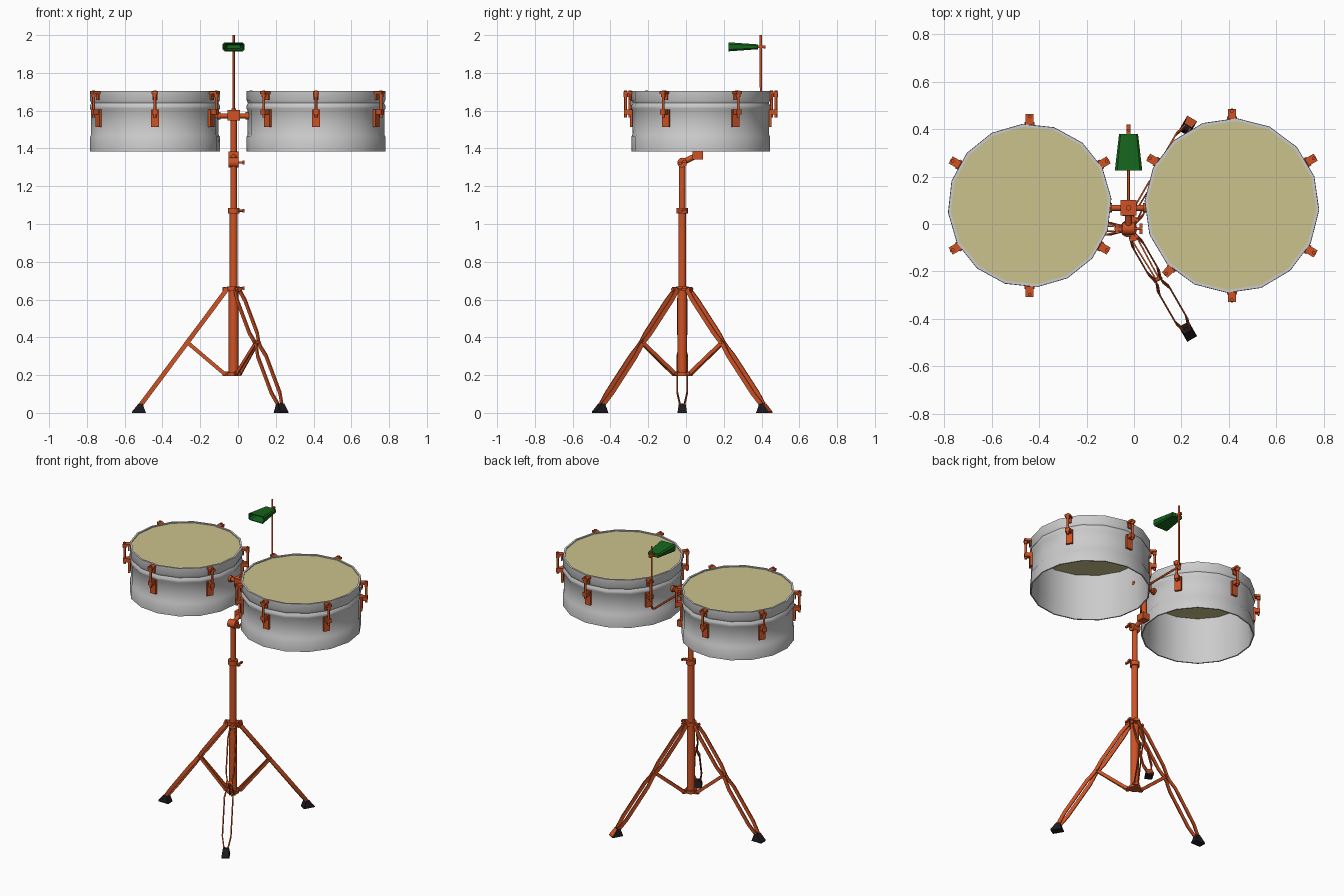
import bpy, bmesh
from math import cos, sin, pi, radians
from mathutils import Vector, Matrix

if "Cube" in bpy.data.objects:
    bpy.data.objects.remove(bpy.data.objects["Cube"])


def material(name, rgb):
    m = bpy.data.materials.new(name)
    m.diffuse_color = (*rgb, 1)
    m.use_nodes = True
    m.node_tree.nodes["Principled BSDF"].inputs["Base Color"].default_value = m.diffuse_color
    return m


ORANGE = material("orange_metal", (0.62, 0.085, 0.018))
GREEN = material("green_paint", (0.008, 0.13, 0.012))
SKIN = material("drum_skin", (0.60, 0.54, 0.27))
BLACK = material("black_rubber", (0.012, 0.01, 0.014))
PX, PY = -0.023, -0.02          # stand axis
BY = 0.068                      # drum bar depth
I4 = Matrix.Identity(4)


def finish(bm, name, mat=None, smooth=True):
    bmesh.ops.recalc_face_normals(bm, faces=bm.faces[:])
    me = bpy.data.meshes.new(name)
    bm.to_mesh(me)
    bm.free()
    ob = bpy.data.objects.new(name, me)
    bpy.context.collection.objects.link(ob)
    if mat:
        me.materials.append(mat)
    if smooth:
        bpy.ops.object.select_all(action='DESELECT')
        ob.select_set(True)
        bpy.context.view_layer.objects.active = ob
        bpy.ops.object.shade_smooth_by_angle(angle=radians(50))
    return ob


def box(bm, c, s, M=I4):
    bmesh.ops.create_cube(bm, size=1, matrix=M @ Matrix.Translation(c) @ Matrix.Diagonal((*s, 1)))


def rod(bm, a, b, r, r2=None, n=10, M=I4):
    a, b = Vector(a), Vector(b)
    R = (b - a).to_track_quat('Z', 'Y').to_matrix().to_4x4()
    bmesh.ops.create_cone(bm, cap_ends=True, segments=n, radius1=r, radius2=r if r2 is None else r2,
                          depth=(b - a).length, matrix=M @ Matrix.Translation((a + b) / 2) @ R)


def skin_rings(bm, rings, closed=False):
    rings = [[bm.verts.new(p) for p in ring] for ring in rings]
    pairs = list(zip(rings, rings[1:])) + ([(rings[-1], rings[0])] if closed else [])
    for a, b in pairs:
        for i in range(len(a)):
            j = (i + 1) % len(a)
            bm.faces.new((a[i], a[j], b[j], b[i]))
    return rings


def strip(bm, pts, w, t, M=I4):
    # flat bar lying in the local xz plane, t thick along y
    pts = [Vector(p) for p in pts]
    d = (pts[-1] - pts[0]).normalized()
    n = Vector((-d.z, 0, d.x)).normalized() * w / 2
    s = Vector((0, t / 2, 0))
    rings = skin_rings(bm, [[M @ (p + o) for o in (n + s, n - s, -n - s, s - n)] for p in pts])
    bm.faces.new(rings[0])
    bm.faces.new(rings[-1])


def wing_nut(bm, x, z):
    rod(bm, (x, PY, z), (x + 0.028, PY, z), 0.006, n=8)
    for s in (-1, 1):
        box(bm, (x + 0.03, PY + s * 0.012, z + s * 0.004), (0.012, 0.02, 0.012))


def drum(side, cx, cy, r, phase, lug_angles):
    # shell, closed lathe profile with beads and a thin inner wall
    prof = [(r, 1.385), (r, 1.462), (r - .006, 1.472), (r - .006, 1.60), (r + .001, 1.612), (r + .001, 1.625),
            (r - .007, 1.64), (r, 1.655), (r, 1.705), (r - .012, 1.705), (r - .012, 1.66), (r - .014, 1.60),
            (r - .014, 1.475), (r - .008, 1.385)]
    N = 16
    ang = [phase + 2 * pi * i / N for i in range(N)]
    bm = bmesh.new()
    skin_rings(bm, [[(cx + q * cos(a), cy + q * sin(a), z) for a in ang] for q, z in prof], True)
    finish(bm, side + "_drum_shell")
    # playing head
    bm = bmesh.new()
    bmesh.ops.create_cone(bm, cap_ends=True, segments=N, radius1=r - .011, radius2=r - .011, depth=0.006,
                          matrix=Matrix.Translation((cx, cy, 1.696)) @ Matrix.Rotation(phase, 4, 'Z'))
    finish(bm, side + "_drum_head", SKIN)
    # tension lugs: plate, bracket, rod, hook
    bm = bmesh.new()
    for a in lug_angles:
        M = Matrix.Translation((cx, cy, 0)) @ Matrix.Rotation(radians(a), 4, 'Z')
        box(bm, (r, 0, 1.56), (.014, .042, .095), M)
        box(bm, (r + .018, 0, 1.592), (.04, .03, .026), M)
        rod(bm, (r + .03, 0, 1.565), (r + .03, 0, 1.708), .0075, n=8, M=M)
        rod(bm, (r + .03, 0, 1.672), (r + .03, 0, 1.69), .012, n=8, M=M)
        box(bm, (r + .018, 0, 1.694), (.044, .034, .014), M)
        box(bm, (r + .004, 0, 1.678), (.008, .026, .045), M)
    finish(bm, side + "_drum_lugs", ORANGE)


drum("left", -0.44, 0.078, 0.345, radians(5), [30 + 60 * k for k in range(6)])
drum("right", 0.413, 0.078, 0.368, radians(-3), [30, 90, 150, 226, 270, 330])

# telescopic post with collars
bm = bmesh.new()
for z0, z1, r in [(.2, .66, .026), (.6, 1.07, .021), (1.05, 1.33, .017), (1.055, 1.085, .03),
                  (.645, .67, .034), (.195, .215, .036)]:
    rod(bm, (PX, PY, z0), (PX, PY, z1), r, n=16)
for z in (1.07, 1.325, .66):
    wing_nut(bm, PX + .022, z)
finish(bm, "stand_post", ORANGE)

# tilting joint and upper post
bm = bmesh.new()
rod(bm, (PX - .026, PY, 1.325), (PX + .026, PY, 1.325), .026, n=14)
rod(bm, (PX, PY, 1.325), (PX, .055, 1.362), .015)
box(bm, (PX, .062, 1.362), (.052, .056, .042))
rod(bm, (PX, BY, 1.35), (PX, BY, 1.57), .017, n=14)
finish(bm, "tilt_joint", ORANGE)

# cross bar carrying both drums
bm = bmesh.new()
box(bm, (PX, BY, 1.575), (.066, .066, .055))
rod(bm, (-.115, BY, 1.572), (.065, BY, 1.572), .013, n=12)
for x in (-.1, .047):
    rod(bm, (x - .008, BY, 1.572), (x + .008, BY, 1.572), .02, n=12)
rod(bm, (PX, BY, 1.59), (PX, BY, 1.612), .012, n=8)
finish(bm, "drum_cross_bar", ORANGE)

# bent rod holding the bell
cu = bpy.data.curves.new("bell_rod", 'CURVE')
cu.dimensions = '3D'
cu.bevel_depth = .0065
cu.bevel_resolution = 1
cu.use_fill_caps = True
sp = cu.splines.new('POLY')
path = [(BY, 1.572), (.37, 1.572), (.388, 1.58), (.396, 1.6), (.396, 2.0)]
sp.points.add(len(path) - 1)
for p, (y, z) in zip(sp.points, path):
    p.co = (PX, y, z, 1)
ob = bpy.data.objects.new("bell_rod", cu)
cu.materials.append(ORANGE)
bpy.context.collection.objects.link(ob)

# hollow tapered bell, open toward the front
bm = bmesh.new()


def ring(y, hw, hh):
    b = min(.01, hh * .5)
    q = [(hw, hh - b), (hw - b, hh), (b - hw, hh), (-hw, hh - b),
         (-hw, b - hh), (b - hw, -hh), (hw - b, -hh), (hw, b - hh)]
    return [(PX + x, y, 1.938 + z) for x, z in q]


rings = skin_rings(bm, [ring(.38, .04, .013), ring(.225, .058, .024), ring(.225, .053, .019), ring(.37, .035, .009)])
bm.faces.new(rings[0])
bm.faces.new(rings[-1])
finish(bm, "bell", GREEN, False)
bm = bmesh.new()
box(bm, (PX, .395, 1.938), (.016, .04, .014))
rod(bm, (PX, .41, 1.938), (PX, .42, 1.938), .008, n=8)
finish(bm, "bell_clamp", ORANGE)

# three folding legs with double bars, braces and rubber feet
for name, deg in (("left", 180), ("front", -60), ("back", 60)):
    M = Matrix.Translation((PX, PY, 0)) @ Matrix.Rotation(radians(deg), 4, 'Z')
    bm = bmesh.new()
    for s in (-1, 1):
        leg = [(0, .012), (.1, .024), (.38, .024), (.46, .012), (.5, .012), (.58, .026), (.9, .026), (1, .012)]
        strip(bm, [(.035 + .455 * t, s * o, .655 - .61 * t) for t, o in leg], .024, .007, M)
        strip(bm, [(.245, s * .006, .373), (.05, s * .012, .208)], .02, .006, M)
    for z in (.655, .207):
        box(bm, (.036, 0, z), (.045, .016, .024), M)
        rod(bm, (.048, -.02, z), (.048, .02, z), .009, n=8, M=M)
    rod(bm, (.245, -.02, .373), (.245, .02, .373), .009, n=8, M=M)
    finish(bm, name + "_leg", ORANGE)
    bm = bmesh.new()
    sec = [(.465, 0), (.537, 0), (.537, .008), (.503, .05), (.482, .05)]
    sides = [[bm.verts.new(M @ Vector((x, y * (1 if z < .03 else .75), z))) for x, z in sec] for y in (-.024, .024)]
    for i in range(5):
        j = (i + 1) % 5
        bm.faces.new((sides[0][i], sides[0][j], sides[1][j], sides[1][i]))
    for f in sides:
        bm.faces.new(f)
    ob = finish(bm, name + "_foot", BLACK, False)
    if name == "back":          # its outer slope is painted
        ob.data.materials.append(ORANGE)
        for i in (1, 2):
            ob.data.polygons[i].material_index = 1
